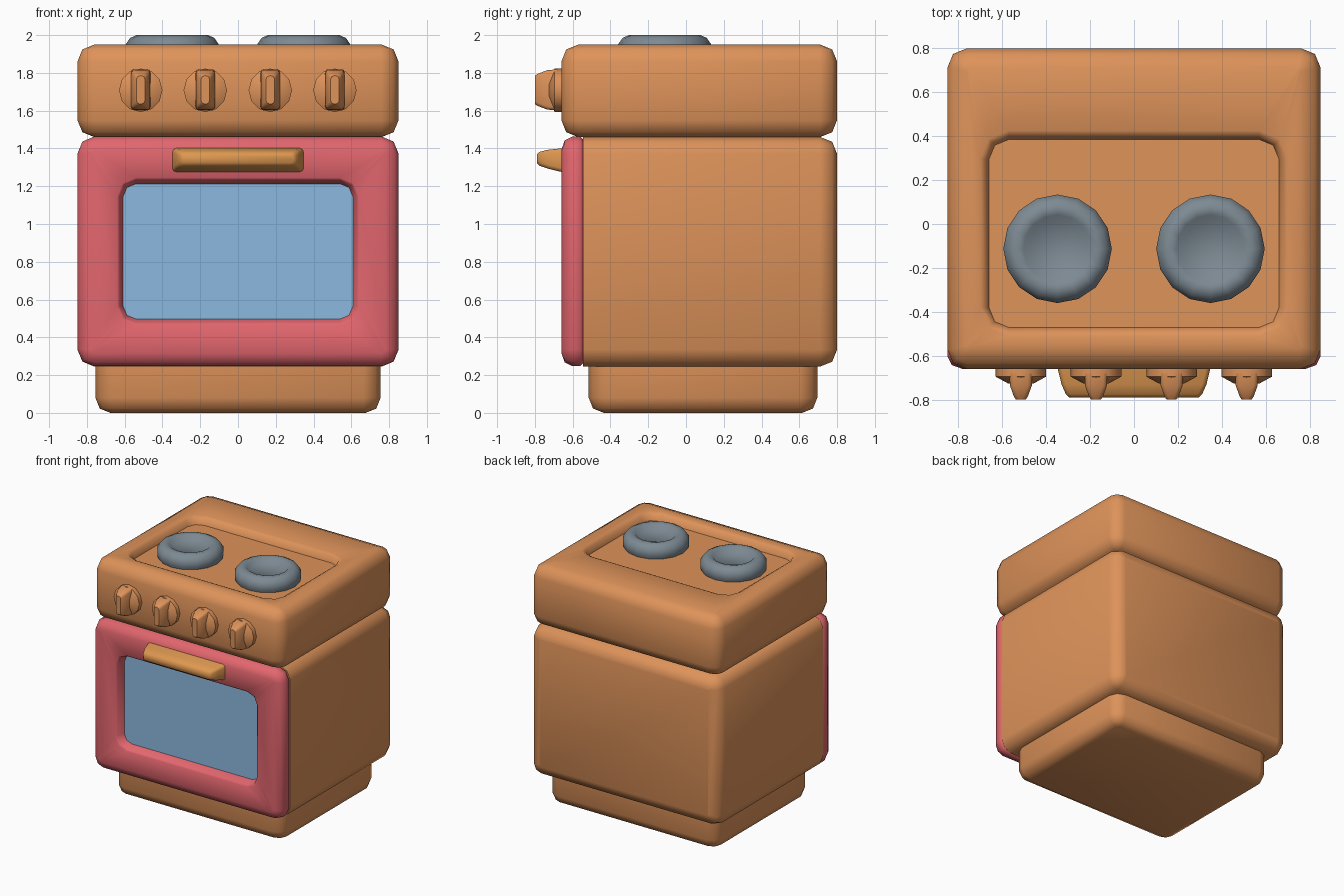
import bpy, bmesh, math

if "Cube" in bpy.data.objects:
    bpy.data.objects.remove(bpy.data.objects["Cube"])


def material(name, r, g, b):
    lin = [((c / 255 + 0.055) / 1.055) ** 2.4 for c in (r, g, b)]
    m = bpy.data.materials.new(name)
    m.diffuse_color = (*lin, 1)
    m.use_nodes = True
    m.node_tree.nodes["Principled BSDF"].inputs["Base Color"].default_value = m.diffuse_color
    return m


wood = material("orange wood", 222, 147, 90)
pale_wood = material("golden wood", 222, 152, 80)
red = material("red enamel", 226, 102, 110)
glass = material("blue glass", 140, 186, 224)
metal = material("grey metal", 125, 138, 147)


def rounded_rect(cu, cv, hu, hv, r):
    """Rectangle outline with three points per rounded corner."""
    pts = []
    for k, (su, sv) in enumerate(((1, 1), (-1, 1), (-1, -1), (1, -1))):
        for j in range(3):
            a = math.radians(90 * k + 45 * j)
            pts.append((cu + su * (hu - r) + r * math.cos(a),
                        cv + sv * (hv - r) + r * math.sin(a)))
    return pts


def circle(cu, cv, r, n):
    return [(cu + r * math.cos(2 * math.pi * i / n),
             cv + r * math.sin(2 * math.pi * i / n)) for i in range(n)]


def loft(name, mats, rings, axis):
    """Skin rings of (level, outline) along y or z; last cap takes the last material."""
    bm = bmesh.new()
    loops = []
    for level, pts in rings:
        loops.append([bm.verts.new((u, level, v) if axis == "y" else (u, v, level))
                      for u, v in pts])
    n = len(loops[0])
    for a, b in zip(loops, loops[1:]):
        for i in range(n):
            j = (i + 1) % n
            bm.faces.new((a[i], a[j], b[j], b[i]))
    bm.faces.new(loops[0])
    cap = bm.faces.new(loops[-1])
    cap.material_index = len(mats) - 1
    bmesh.ops.recalc_face_normals(bm, faces=bm.faces[:])
    me = bpy.data.meshes.new(name)
    bm.to_mesh(me)
    bm.free()
    for m in mats:
        me.materials.append(m)
    ob = bpy.data.objects.new(name, me)
    bpy.context.collection.objects.link(ob)
    bpy.ops.object.select_all(action="DESELECT")
    ob.select_set(True)
    bpy.context.view_layer.objects.active = ob
    bpy.ops.object.shade_smooth_by_angle(angle=math.radians(48))
    return ob


def insets(cu, cv, hu, hv, r, steps):
    """Rings of one rounded rectangle shrunk by an inset at each level."""
    return [(lv, rounded_rect(cu, cv, hu - i, hv - i, max(r - i, 0.015)))
            for lv, i in steps]


# plinth
loft("base", [wood], insets(0, 0.09, 0.755, 0.605, 0.09, [
    (0, 0.08), (0.023, 0.023), (0.08, 0), (0.3, 0)]), "z")

# oven body, rounded at the back
loft("body", [wood], insets(0, 0.853, 0.85, 0.608, 0.09, [
    (-0.545, 0), (0.71, 0), (0.774, 0.026), (0.8, 0.09)]), "y")

# door with recessed window
door = insets(0, 0.855, 0.85, 0.608, 0.09, [
    (-0.54, 0.02), (-0.56, 0), (-0.6, 0), (-0.642, 0.02), (-0.66, 0.07)])
door += insets(0, 0.855, 0.64, 0.39, 0.1, [
    (-0.66, 0), (-0.65, 0.012), (-0.59, 0.032)])
loft("door", [red, glass], door, "y")

# door handle
loft("door_handle", [pale_wood], [
    (y, rounded_rect(0, z, hx, hz, 0.02)) for y, z, hx, hz in (
        (-0.64, 1.337, 0.352, 0.066), (-0.73, 1.343, 0.33, 0.05),
        (-0.775, 1.345, 0.31, 0.037), (-0.79, 1.345, 0.295, 0.022))], "y")

# hob block with sunken cooking surface
hob = insets(0, 0.07, 0.85, 0.73, 0.09, [
    (1.46, 0.09), (1.486, 0.026), (1.55, 0), (1.86, 0), (1.924, 0.026), (1.95, 0.09)])
hob += insets(0, -0.043, 0.7, 0.468, 0.13, [
    (1.95, 0), (1.937, 0.025), (1.89, 0.04)])
loft("hob", [wood], hob, "z")

# burners with dished centres
for side, x in (("left", -0.348), ("right", 0.348)):
    loft("burner_" + side, [metal], [
        (z, circle(x, -0.113, r, 16)) for z, r in (
            (1.88, 0.235), (1.91, 0.247), (1.95, 0.247), (1.985, 0.223),
            (2.0, 0.19), (1.992, 0.155), (1.965, 0.127))], "z")

# control knobs: tapered disc and raised grip
for i, x in enumerate((-0.515, -0.173, 0.171, 0.513)):
    loft(f"knob_disc_{i + 1}", [wood], [
        (y, circle(x, 1.708, r, 12)) for y, r in (
            (-0.64, 0.115), (-0.695, 0.115), (-0.725, 0.06))], "y")
    loft(f"knob_grip_{i + 1}", [wood], [
        (y, rounded_rect(x, 1.71, hx, hz, 0.018)) for y, hx, hz in (
            (-0.68, 0.052, 0.109), (-0.735, 0.05, 0.104),
            (-0.785, 0.032, 0.085), (-0.8, 0.022, 0.075))], "y")
